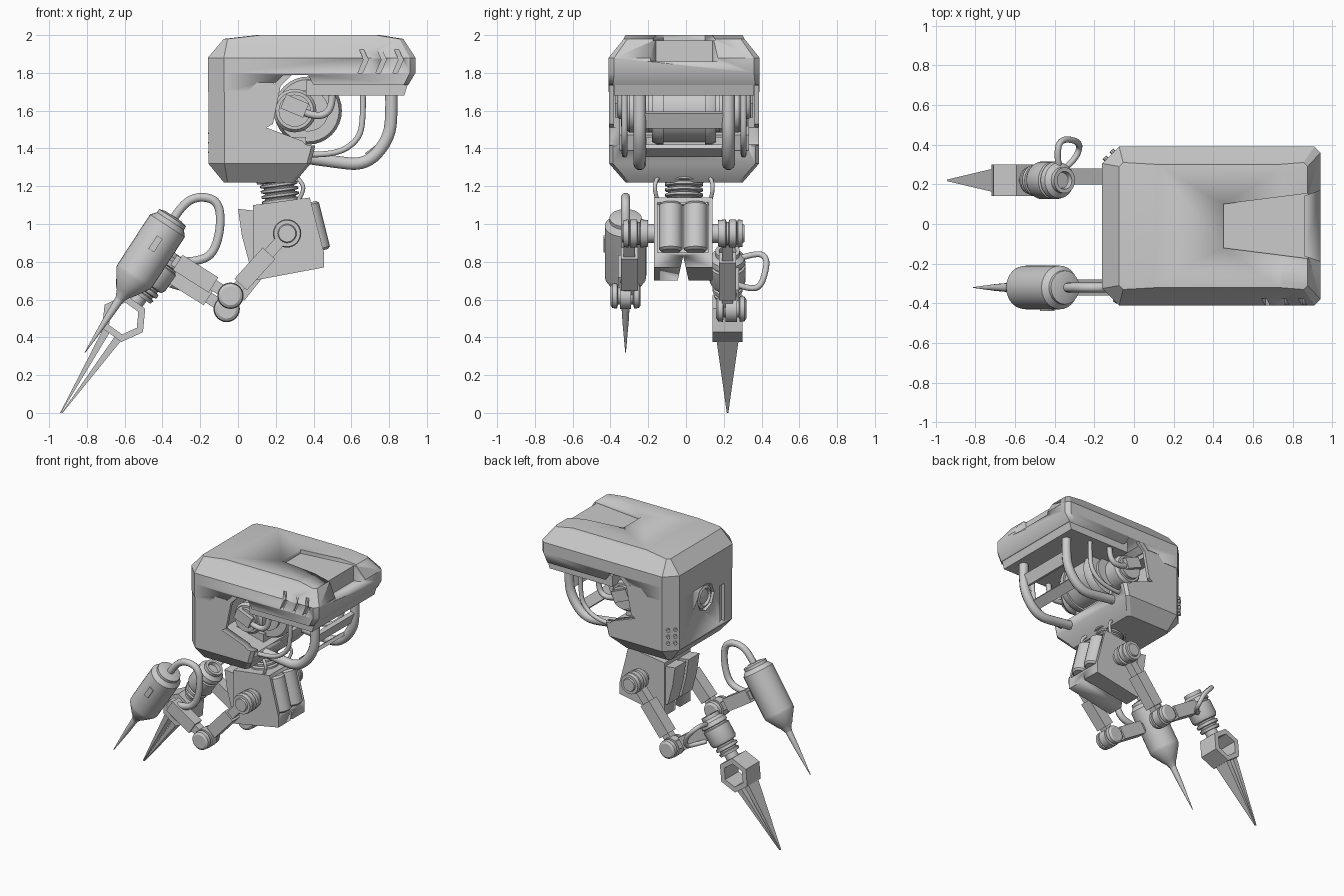
import bpy, bmesh
from math import sin, cos, pi, radians
from mathutils import Vector

if "Cube" in bpy.data.objects:
    bpy.data.objects.remove(bpy.data.objects["Cube"])

YC = -0.01  # centre plane of the head


def finish(name, bm, angle=32):
    bmesh.ops.recalc_face_normals(bm, faces=bm.faces)
    for f in bm.faces:
        f.smooth = True
    for e in bm.edges:
        e.smooth = e.calc_face_angle(3) < radians(angle)
    me = bpy.data.meshes.new(name)
    bm.to_mesh(me)
    bm.free()
    ob = bpy.data.objects.new(name, me)
    bpy.context.collection.objects.link(ob)
    return ob


def loft(name, rings):
    bm = bmesh.new()
    vs = [[bm.verts.new(p) for p in r] for r in rings]
    n = len(vs[0])
    for a, b in zip(vs, vs[1:]):
        for i in range(n):
            bm.faces.new((a[i], a[(i + 1) % n], b[(i + 1) % n], b[i]))
    bm.faces.new(vs[0])
    bm.faces.new(vs[-1])
    return finish(name, bm)


def prism(name, pts, lo, hi):
    """xz profile extruded along y"""
    return loft(name, [[(x, y, z) for x, z in pts] for y in (lo, hi)])


def box(name, x0, x1, y0, y1, z0, z1):
    return prism(name, [(x0, z0), (x1, z0), (x1, z1), (x0, z1)], y0, y1)


def revolve(name, p, d, prof, n=24):
    """(distance, radius) profile turned about direction d from p"""
    q = Vector(d).to_track_quat('Z', 'Y')
    return loft(name, [[Vector(p) + q @ Vector((r * cos(2 * pi * i / n), r * sin(2 * pi * i / n), t))
                        for i in range(n)] for t, r in prof])


def link(name, a, b, y, w, h):
    a, b = Vector(a), Vector(b)
    s = (b - a).normalized()
    s = Vector((-s.y, s.x)) * h / 2
    return prism(name, [a + s, b + s, b - s, a - s], y - w / 2, y + w / 2)


def tube(name, pts, r):
    cu = bpy.data.curves.new(name, 'CURVE')
    cu.dimensions = '3D'
    cu.bevel_depth, cu.bevel_resolution, cu.use_fill_caps = r, 3, True
    sp = cu.splines.new('NURBS')
    sp.points.add(len(pts) - 1)
    for q, p in zip(sp.points, pts):
        q.co = (*p, 1)
    sp.order_u, sp.use_endpoint_u, sp.resolution_u = 3, True, 6
    ob = bpy.data.objects.new(name, cu)
    bpy.context.collection.objects.link(ob)
    return ob


def cut(ob, *cutters):
    for c in cutters:
        m = ob.modifiers.new("cut", 'BOOLEAN')
        m.operation, m.solver, m.object = 'DIFFERENCE', 'EXACT', c
        bpy.context.view_layer.update()
        me = bpy.data.meshes.new_from_object(ob.evaluated_get(bpy.context.evaluated_depsgraph_get()))
        ob.modifiers.clear()
        ob.data = me
        bpy.data.objects.remove(c)


def outline(z, x0, x1, h, cf, cb):
    """plan outline with chamfered corners"""
    half = [(x0, h - cf), (x0 + cf, h), (x1 - cb, h), (x1, h - cb)]
    return [(x, YC + y, z) for x, y in half] + [(x, YC - y, z) for x, y in reversed(half)]


# upper head shell with stepped lower edge, top recess, rear notch and vents
shell = loft("head_shell", [outline(1.70, -.16, .88, .40, .085, .02), outline(1.80, -.16, .94, .40, .085, .03),
                            outline(1.88, -.16, .94, .40, .085, .03), outline(1.98, -.075, .875, .32, .02, .02),
                            outline(2.0, .1, .75, .31, .02, .02)])
cut(shell, prism("c", [(.05, 1.6), (.05, 1.70), (.1, 1.75), (.2, 1.75), (.24, 1.79), (.37, 1.79), (.4, 1.735),
                       (1.1, 1.735), (1.1, 1.6)], -.6, .6),
    loft("c", [[(.45, YC - .11, z), (1, YC - .18, z), (1, YC + .18, z), (.45, YC + .11, z)] for z in (1.972, 2.1)]),
    loft("c", [[(.86, YC - .15, z), (1, YC - .2, z), (1, YC + .2, z), (.86, YC + .15, z)] for z in (1.86, 2.1)]),
    *[prism("c", [(x, 1.80), (x + .025, 1.80), (x + .055, 1.87), (x + .025, 1.94), (x, 1.94), (x + .03, 1.87)],
            -.5, -.375) for x in (.635, .73, .82)])
prism("shell_underside", [(.36, 1.68), (.88, 1.68), (.905, 1.76), (.36, 1.76)], YC - .37, YC + .37)

# lower head with side openings, inner cavity, eye socket and slot
jaw = loft("lower_head", [outline(1.22, -.075, .30, .31, .02, .02), outline(1.32, -.157, .385, .397, .085, .02),
                          outline(1.76, -.157, .5, .397, .085, .02)])
cut(jaw, prism("c", [(.15, 1.51), (.34, 1.44), (.36, 1.42), (.7, 1.38), (.7, 1.9), (.24, 1.9), (.19, 1.74)], -.6, .6),
    prism("c", [(.09, 1.47), (.7, 1.31), (.7, 1.72), (.09, 1.72)], YC - .34, YC + .34),
    revolve("c", (-.13, YC, 1.6), (-1, 0, 0), [(0, .1), (.2, .1)], 8),
    box("c", -.3, -.135, -.23, -.18, 1.34, 1.62))
revolve("eye_lens", (-.12, YC, 1.6), (-1, 0, 0), [(-.02, .085), (.025, .085), (.035, .065), (.02, .055), (.03, .02)], 12)
for i in range(3):
    for k in (0, 1):
        revolve("sensor_stud", (-.138 + .035 * k, .325 + .035 * k, 1.38 + .05 * i), (-1, 1, 0),
                [(-.02, .013), (.016, .013)], 8)
for s in (-1, 1):  # raised rim strip around each side opening
    y = YC + s * .385
    prism("opening_rim", [(.15, 1.51), (.185, 1.53), (.225, 1.73), (.285, 1.79), (.24, 1.79), (.19, 1.74)],
          y - .012, y + .012)

# motor drum and side hubs in the cavity
revolve("drum", (.37, YC - .19, 1.6), (0, 1, 0), [(0, .11), (.02, .11), (.02, .165), (.05, .18), (.08, .18), (.08, .165),
        (.3, .165), (.3, .18), (.33, .18), (.36, .165), (.36, .11), (.38, .11)], 32)
for s in (-1, 1):
    revolve("side_hub", (.3, YC, 1.6), (0, s, 0), [(.15, .115), (.29, .115), (.31, .1), (.31, .085), (.335, .085),
            (.335, .05)], 24)
    link("hub_block", (.24, 1.65), (.36, 1.6), YC + s * .34, .05, .08)
    y = YC + s * .335
    tube("hub_hose", [(.33, y, 1.6), (.4, y, 1.57), (.47, y, 1.58), (.5, y, 1.64), (.5, y, 1.72)], .02)
    y = YC + s * .315
    tube("thin_hose", [(.34, y, 1.37), (.5, y, 1.36), (.64, y, 1.44), (.665, y, 1.57), (.66, y, 1.72)], .016)
    y = YC + s * .235
    tube("thick_hose", [(.3, y, 1.36), (.5, y, 1.33), (.68, y, 1.31), (.8, y, 1.45), (.815, y, 1.6), (.81, y, 1.74)], .034)
    y = YC + s * .13
    tube("neck_cable", [(.29, y, 1.26), (.35, y * 1.2, 1.22), (.34, y * 1.15, 1.15), (.3, y, 1.1)], .011)
link("cross_bar_upper", (.815, 1.59), (.785, 1.51), YC, .46, .03)
link("cross_bar_lower", (.74, 1.41), (.68, 1.365), YC, .46, .025)
box("cavity_floor_block", .12, .36, YC - .2, YC + .2, 1.3, 1.46)

# ribbed neck
ribs = [(0, .115), (.03, .115)]
for i in range(5):
    t = .035 + .028 * i
    ribs += [(t, .08), (t + .006, .1), (t + .018, .1), (t + .024, .08)]
revolve("neck", (.21, YC, 1.255), (.13, 0, -1), ribs + [(.2, .08)], 28)

# torso with rear pocket, twin canisters and chest plates
YT = -.015
torso = prism("torso", [(.08, 1.10), (.38, 1.14), (.455, .85), (.455, .77), (.08, .70)], YT - .155, YT + .155)
cut(torso, prism("c", [(.31, 1.115), (.5, 1.115), (.55, .85), (.37, .85)], YT - .135, YT + .135),
    loft("c", [[(x, YT - .04, .65), (x, YT + .04, .65), (x, YT, .83)] for x in (-.1, .6)]))
for s in (-1, 1):
    revolve("canister", (.365, YT + s * .066, 1.11), (.065, 0, -.26), [(0, .05), (.012, .063), (.25, .063), (.262, .05)], 20)
    y = YT + s * .08
    prism("chest_plate", [(0, 1.08), (.09, 1.07), (.11, .78), (.06, .79), (.02, .94)], y - .065, y + .065)


# arms: shoulder, upper arm, elbow, forearm
def arm(side, yf, s, elbow, wrist):
    sh = Vector((.26, .95))
    el, wr = Vector(elbow), Vector(wrist)
    revolve(side + "_shoulder", (sh.x, YT, sh.y), (0, s, 0), [(.14, .05), (.185, .05), (.185, .07), (.225, .075), (.23, .06),
            (.24, .06), (.245, .075), (.28, .075), (.285, .06), (.29, .075), (.315, .07), (.315, .05), (.325, .045)])
    link(side + "_upper_arm", sh, el, yf - s * .02, .06, .06)
    link(side + "_upper_arm_sleeve", sh.lerp(el, .32), sh.lerp(el, .82), yf - s * .02, .09, .09)
    revolve(side + "_elbow", (el.x, yf - .08, el.y), (0, 1, 0), [(0, .05), (.01, .065), (.035, .068), (.04, .045), (.05, .045),
            (.05, .07), (.11, .07), (.11, .045), (.12, .045), (.125, .068), (.15, .065), (.16, .05)])
    link(side + "_forearm", el, wr, yf, .055, .06)
    link(side + "_forearm_sleeve", el.lerp(wr, .3), el.lerp(wr, .93), yf, .08, .095)


arm("near", -.32, -1, (-.04, .62), (-.34, .81))
arm("far", .24, 1, (-.06, .55), (-.38, .75))

# near tool: injector body, needle and looped hose
D = Vector((.545, 0, .838))
tip = Vector((-.81, -.32, .32))
revolve("injector_body", tip, D, [(.33, .022), (.37, .04), (.38, .05), (.47, .108), (.49, .11), (.80, .11), (.83, .085),
        (.85, .085), (.86, .05)], 28)
revolve("injector_needle", tip, D, [(0, .002), (.2, .017), (.36, .025)], 12)
a = tip + D * .68
link("injector_switch", (a.x - .02, a.z - .03), (a.x + .025, a.z + .04), -.425, .025, .035)
tube("injector_hose", [(-.34, -.32, 1.03), (-.29, -.32, 1.11), (-.2, -.32, 1.15), (-.1, -.32, 1.12), (-.09, -.32, .98),
                       (-.13, -.32, .84), (-.22, -.32, .8), (-.3, -.32, .8)], .024)

# far tool: threaded barrel, hex ring, twin-prong claw and hose
YF = .22
C = Vector((-.605, YF, .5))
d = Vector((.58, 0, .815))
hexa = lambda r: [(C.x + r * cos(radians(24.5 + 60 * i)), C.z + r * sin(radians(24.5 + 60 * i))) for i in range(6)]
ring = prism("hex_ring", hexa(.125), YF - .08, YF + .08)
cut(ring, prism("c", hexa(.085), YF - .2, YF + .2))
revolve("claw_barrel", C + d * .105, d, [(0, .045), (.04, .045), (.04, .07), (.06, .075), (.065, .062), (.075, .062),
        (.08, .08), (.1, .08), (.105, .066), (.115, .066), (.12, .085), (.14, .095), (.24, .095), (.245, .085), (.255, .085),
        (.26, .095), (.29, .09), (.31, .065), (.335, .065), (.335, .045), (.31, .04)], 28)
A, B = Vector(hexa(.122)[3]), Vector(hexa(.122)[4])
for f0, f1, o in ((.03, .36, -.004), (.64, .97, .004)):
    p, q = A.lerp(B, f0), A.lerp(B, f1)
    quad = lambda u, v, h: [(u.x, YF - h, u.y), (v.x, YF - h, v.y), (v.x, YF + h, v.y), (u.x, YF + h, u.y)]
    e = Vector((-.935 + o, .003))
    loft("claw_prong", [quad(p, q, .058), quad(e - Vector((.003, .003)), e + Vector((.003, -.002)), .004)])
tube("claw_hose", [(-.38, .29, .82), (-.39, .38, .85), (-.36, .43, .82), (-.29, .42, .74), (-.27, .39, .66),
                   (-.3, .32, .66), (-.36, .27, .68)], .016)
